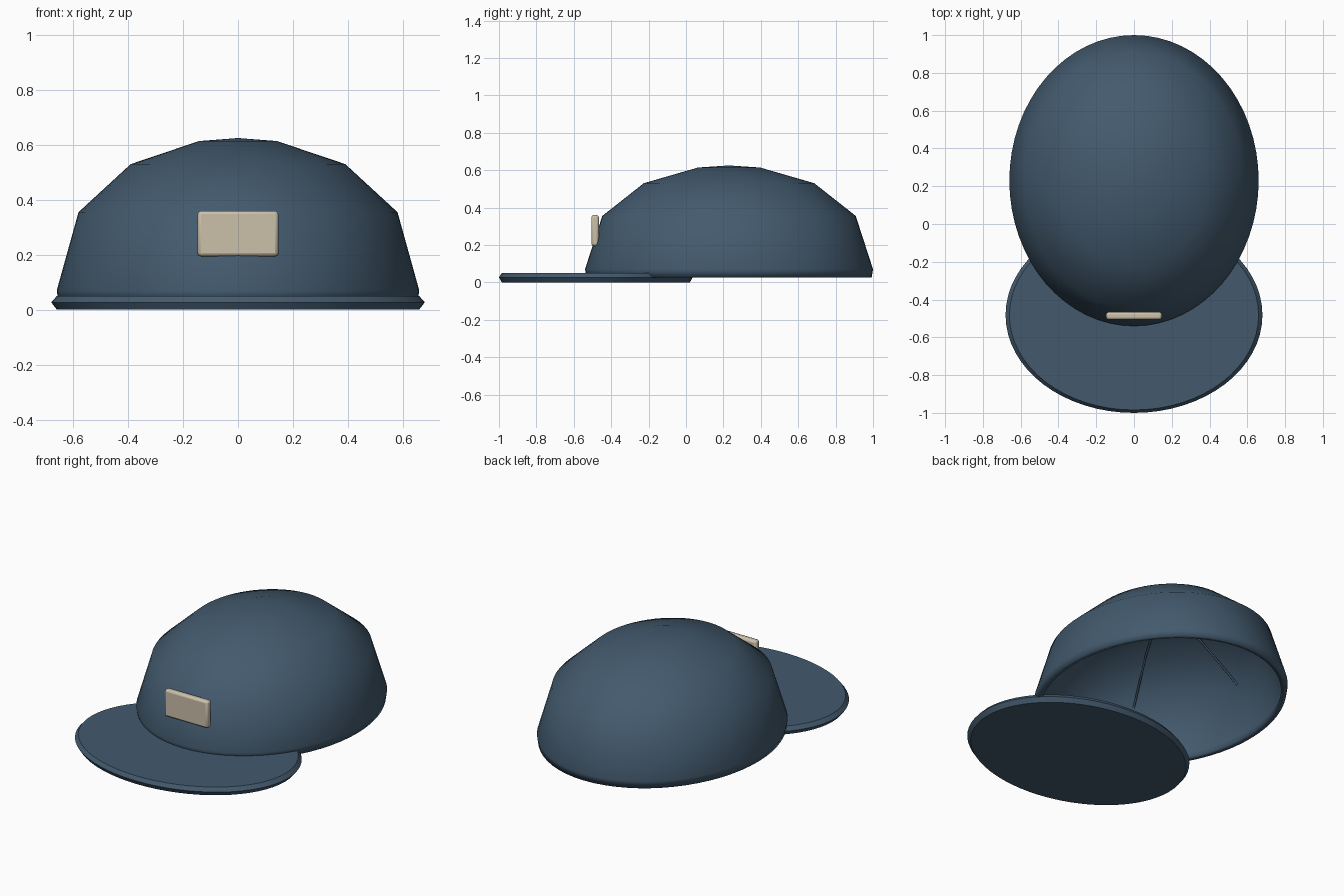
import bpy, bmesh, math
from mathutils import Vector

if "Cube" in bpy.data.objects:
    bpy.data.objects.remove(bpy.data.objects["Cube"], do_unlink=True)


def material(name, rgb):
    m = bpy.data.materials.new(name)
    m.use_nodes = True
    m.diffuse_color = (*rgb, 1)
    bsdf = m.node_tree.nodes["Principled BSDF"]
    bsdf.inputs["Base Color"].default_value = (*rgb, 1)
    bsdf.inputs["Roughness"].default_value = 0.8
    return m


NAVY = material("slate blue cloth", (0.056, 0.102, 0.155))
CREAM = material("cream patch", (0.60, 0.53, 0.40))


def add_object(name, bm, mat):
    bmesh.ops.recalc_face_normals(bm, faces=bm.faces)
    mesh = bpy.data.meshes.new(name)
    bm.to_mesh(mesh)
    bm.free()
    mesh.materials.append(mat)
    ob = bpy.data.objects.new(name, mesh)
    bpy.context.collection.objects.link(ob)
    return ob


def smooth(ob, degrees):
    bpy.ops.object.select_all(action='DESELECT')
    ob.select_set(True)
    bpy.context.view_layer.objects.active = ob
    bpy.ops.object.shade_smooth_by_angle(angle=math.radians(degrees))


def oval_lathe(name, profile, rx, ry, cy, mat, caps, steps=64):
    """Sweep (radius fraction, height) pairs round an oval; radius 0 is a pole."""
    bm = bmesh.new()
    rings = []
    for r, z in profile:
        count = steps if r > 0 else 1
        rings.append([bm.verts.new((rx * r * math.cos(math.tau * i / steps),
                                    cy + ry * r * math.sin(math.tau * i / steps), z))
                      for i in range(count)])
    for a, b in zip(rings, rings[1:]):
        for i in range(steps):
            j = (i + 1) % steps
            if len(b) == 1:
                bm.faces.new((a[i], a[j], b[0]))
            else:
                bm.faces.new((a[i], a[j], b[j], b[i]))
    if caps:
        bm.faces.new(rings[0])
        bm.faces.new(rings[-1])
    return add_object(name, bm, mat)


RX, RY, CY = 0.66, 0.77, 0.23

# Crown: open shell with faceted profile and cloth thickness
crown = oval_lathe("crown", [(0.99, 0.025), (1, 0.07), (0.88, 0.355), (0.592, 0.53),
                             (0.215, 0.614), (0, 0.625)], RX, RY, CY, NAVY, False)
shell = crown.modifiers.new("cloth thickness", 'SOLIDIFY')
shell.thickness = 0.03
shell.offset = -1
smooth(crown, 75)

# Brim: flat oval disc with a chamfered rim
brim = oval_lathe("brim", [(0.97, 0), (1, 0.027), (0.97, 0.05)],
                  0.68, 0.518, -0.482, NAVY, True)
smooth(brim, 40)

# Front patch: rounded plate
bm = bmesh.new()
bmesh.ops.create_cube(bm, size=1)
bmesh.ops.scale(bm, vec=Vector((0.294, 0.04, 0.165)), verts=bm.verts)
bmesh.ops.translate(bm, vec=Vector((0, -0.486, 0.277)), verts=bm.verts)
patch = add_object("front_patch", bm, CREAM)
bevel = patch.modifiers.new("soft edges", 'BEVEL')
bevel.width = 0.012
bevel.segments = 2
smooth(patch, 40)

# Six inner seam cords running from the rim up to the top
for k in range(6):
    a = math.tau * k / 6
    curve = bpy.data.curves.new("seam", 'CURVE')
    curve.dimensions = '3D'
    curve.bevel_depth = 0.006
    curve.bevel_resolution = 2
    curve.use_fill_caps = True
    path = [(0.985, 0.055), (0.86, 0.33), (0.45, 0.515), (0, 0.618)]
    spline = curve.splines.new('POLY')
    spline.points.add(len(path) - 1)
    for p, (r, z) in zip(spline.points, path):
        p.co = (RX * r * math.cos(a), CY + RY * r * math.sin(a), z, 1)
    curve.materials.append(NAVY)
    seam = bpy.data.objects.new(f"seam_{k + 1}", curve)
    bpy.context.collection.objects.link(seam)
